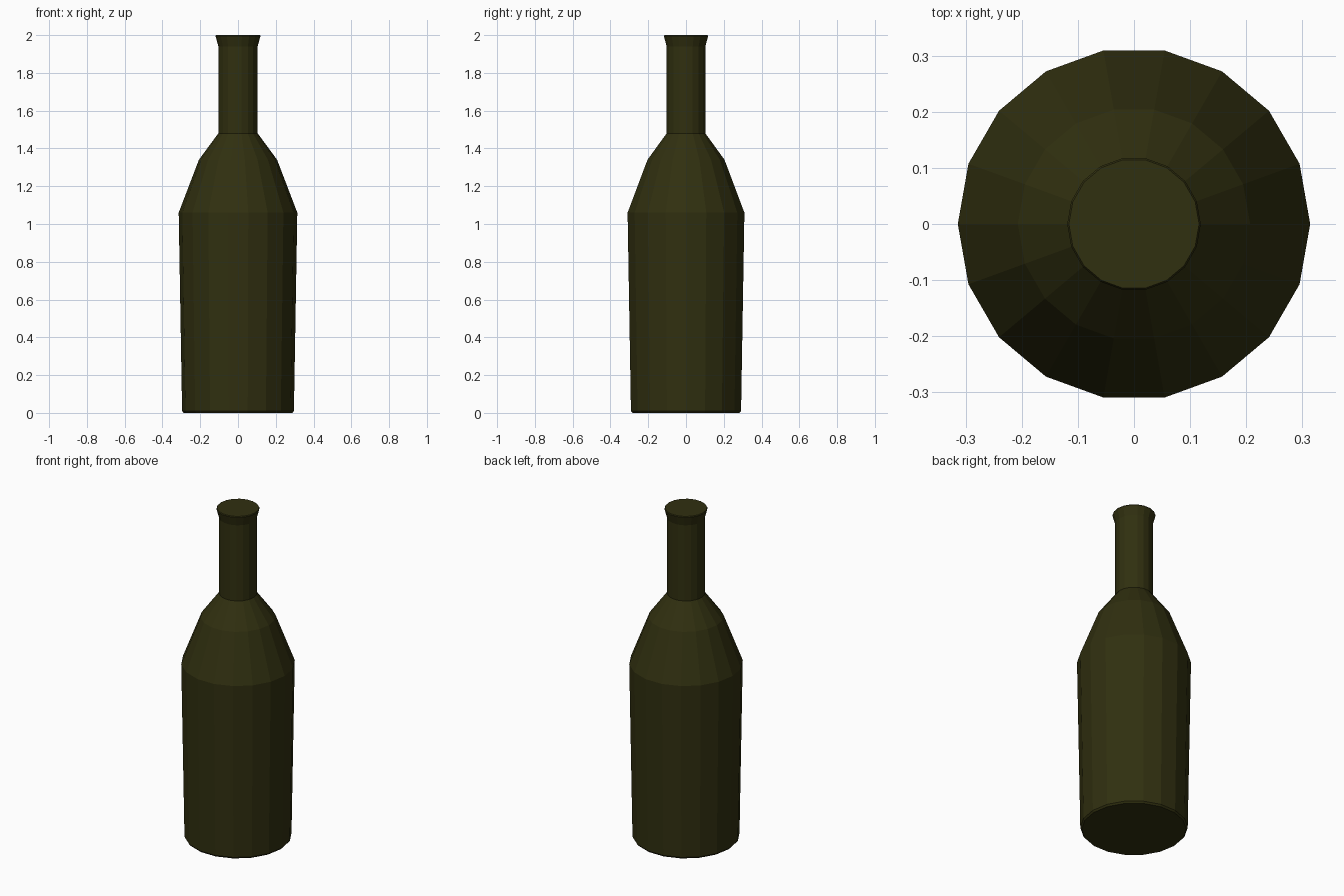
import bpy
import bmesh
import math

cube = bpy.data.objects.get("Cube")
if cube:
    bpy.data.objects.remove(cube, do_unlink=True)

SIDES = 18

# Dark olive glass
glass = bpy.data.materials.new("dark olive glass")
glass.use_nodes = True
colour = (0.030, 0.029, 0.005, 1.0)
glass.diffuse_color = colour
glass.node_tree.nodes["Principled BSDF"].inputs["Base Color"].default_value = colour

# Bottle profile as (radius, height), from base to lip
profile = [
    (0.288, 0.0), (0.296, 0.01),     # base with a small chamfer
    (0.314, 1.06),                   # slightly flared body
    (0.207, 1.34), (0.104, 1.48),    # two-step shoulder
    (0.104, 1.94),                   # straight neck
    (0.119, 1.995), (0.116, 2.0),    # flared lip
]

# Stack the rings, bridge them and cap both ends
bm = bmesh.new()
rings = []
for radius, z in profile:
    ring = []
    for i in range(SIDES):
        a = math.tau * i / SIDES
        ring.append(bm.verts.new((radius * math.cos(a), radius * math.sin(a), z)))
    rings.append(ring)
for low, high in zip(rings, rings[1:]):
    for i in range(SIDES):
        j = (i + 1) % SIDES
        bm.faces.new((low[i], low[j], high[j], high[i]))
bm.faces.new(rings[0][::-1])
bm.faces.new(rings[-1])
bmesh.ops.recalc_face_normals(bm, faces=bm.faces[:])

mesh = bpy.data.meshes.new("bottle")
bm.to_mesh(mesh)
bm.free()
mesh.materials.append(glass)
bottle = bpy.data.objects.new("bottle", mesh)
bpy.context.collection.objects.link(bottle)
